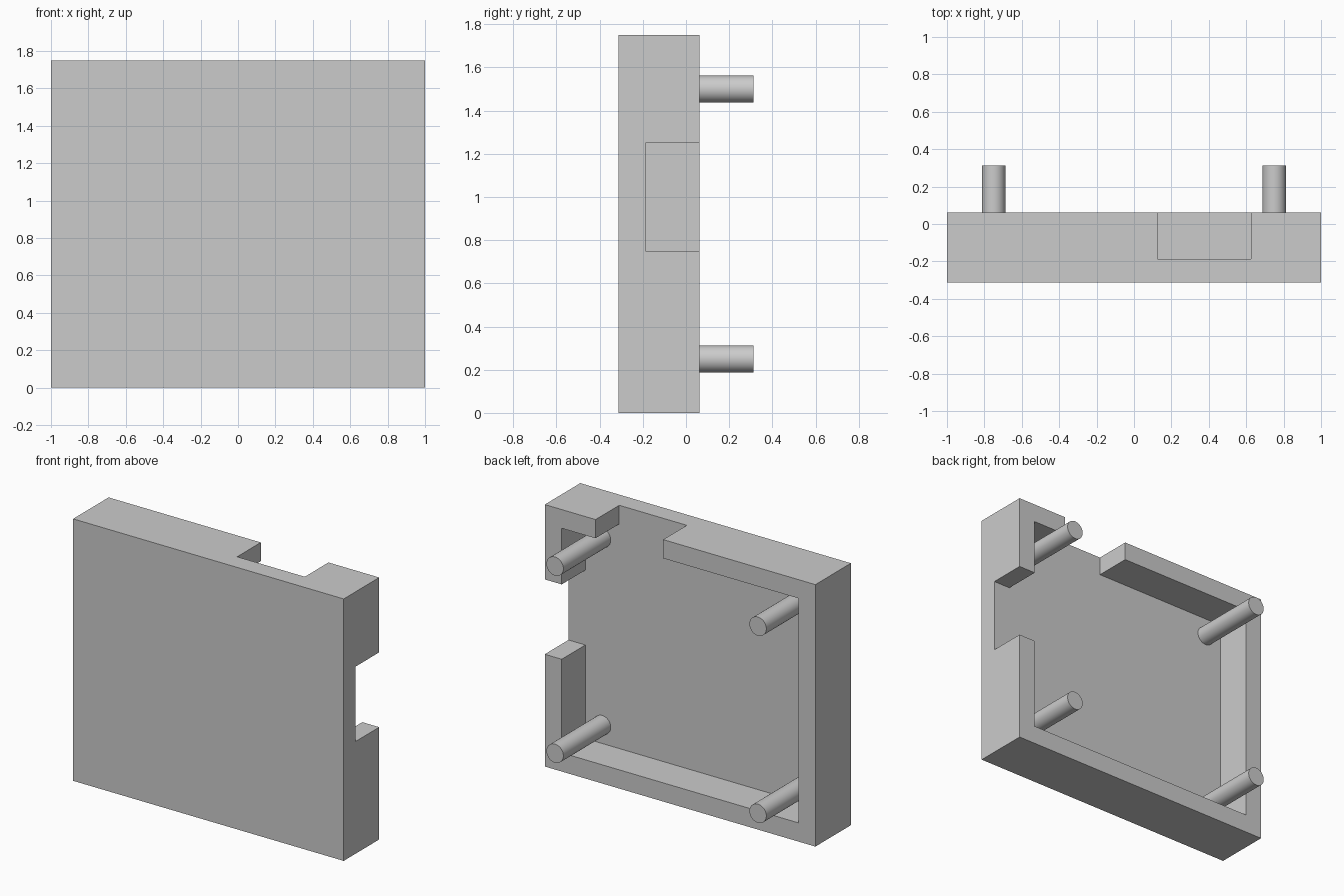
import bpy
import math

cube = bpy.data.objects.get("Cube")
if cube:
    bpy.data.objects.remove(cube, do_unlink=True)

grey = bpy.data.materials.new("plain grey")
grey.use_nodes = True
colour = (0.6, 0.6, 0.6, 1)
grey.diffuse_color = colour
grey.node_tree.nodes["Principled BSDF"].inputs["Base Color"].default_value = colour

WIDTH, HEIGHT, WALL = 2.0, 1.75, 0.125
FRONT, FLOOR, RIM, PEG_END = -0.3125, -0.1875, 0.0625, 0.3125


def box(name, x, y, z):
    """Box spanning the given (low, high) ranges."""
    spans = (x, y, z)
    bpy.ops.mesh.primitive_cube_add(size=1, location=[sum(s) / 2 for s in spans])
    ob = bpy.context.object
    ob.name = name
    ob.scale = [s[1] - s[0] for s in spans]
    bpy.ops.object.transform_apply(location=True, rotation=False, scale=True)
    return ob


# Tray body, open at the back
tray = box("tray", (-WIDTH / 2, WIDTH / 2), (FRONT, RIM), (0, HEIGHT))
tray.data.materials.append(grey)

# Hollow and the two gaps in the rim
depth = (FLOOR, RIM + 0.1)
inner = WIDTH / 2 - WALL
cutters = [
    box("hollow_cutter", (-inner, inner), depth, (WALL, HEIGHT - WALL)),
    box("top_gap_cutter", (0.125, 0.625), depth, (HEIGHT - 2 * WALL, HEIGHT + 0.1)),
    box("side_gap_cutter", (inner - WALL, WIDTH / 2 + 0.1), depth, (0.75, 1.25)),
]
bpy.context.view_layer.objects.active = tray
for cutter in cutters:
    cut = tray.modifiers.new(cutter.name, "BOOLEAN")
    cut.operation = "DIFFERENCE"
    cut.solver = "EXACT"
    cut.object = cutter
    bpy.ops.object.modifier_apply(modifier=cut.name)
for cutter in cutters:
    bpy.data.objects.remove(cutter, do_unlink=True)

# Four round pegs standing on the tray floor
for side, x in (("left", 0.75), ("right", -0.75)):
    for level, z in (("lower", 0.25), ("upper", 1.5)):
        bpy.ops.mesh.primitive_cylinder_add(
            vertices=48, radius=0.0625, depth=PEG_END - FLOOR,
            location=(x, (PEG_END + FLOOR) / 2, z), rotation=(math.pi / 2, 0, 0))
        peg = bpy.context.object
        peg.name = f"{level}_{side}_peg"
        peg.data.materials.append(grey)
        bpy.ops.object.shade_smooth_by_angle(angle=math.radians(40))
